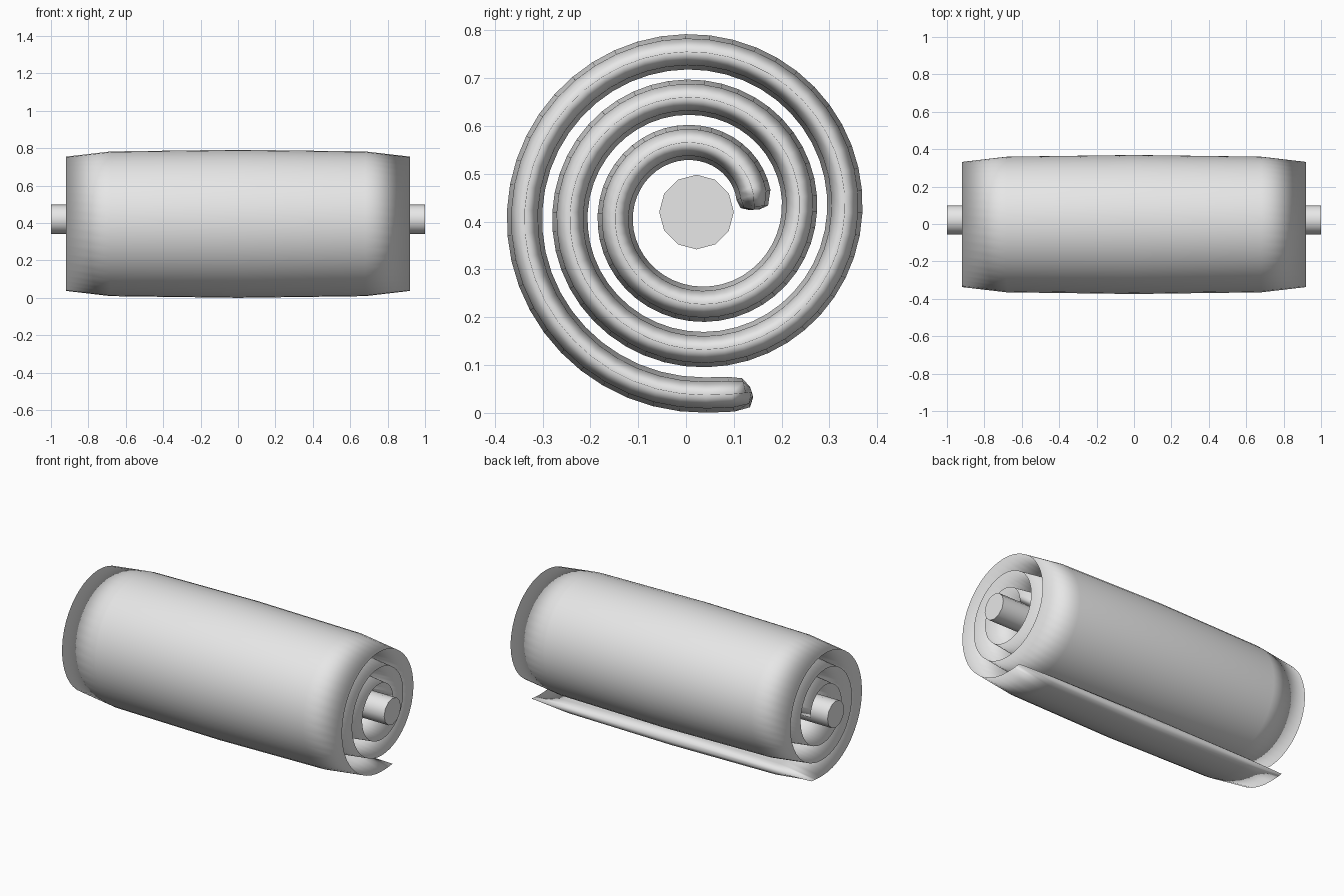
import bpy, bmesh, math

if "Cube" in bpy.data.objects:
    bpy.data.objects.remove(bpy.data.objects["Cube"])

grey = bpy.data.materials.new("light_grey")
grey.diffuse_color = (0.8, 0.8, 0.8, 1)
grey.use_nodes = True
grey.node_tree.nodes["Principled BSDF"].inputs["Base Color"].default_value = grey.diffuse_color

CY, CZ = 0.021, 0.42          # spiral centre seen from the right
R0, PITCH = 0.121, 0.095      # first radius and growth per turn
START, END = 0.04, 2 * math.pi * 2.75 + 0.30

# Padded cross-section across the width: (x, half thickness with sign)
SECTION = [(-0.92, 0), (-0.68, 0.028), (0, 0.037), (0.68, 0.028),
           (0.92, 0), (0.68, -0.028), (0, -0.037), (-0.68, -0.028)]


def radius(t):
    r = R0 + PITCH * t / (2 * math.pi)
    # the loose outer flap straightens slightly
    return r + 0.007 * max(0, (t - END + 0.3) / 0.3) ** 2


def finish(bm, name):
    bmesh.ops.recalc_face_normals(bm, faces=bm.faces)
    me = bpy.data.meshes.new(name)
    bm.to_mesh(me)
    bm.free()
    me.materials.append(grey)
    ob = bpy.data.objects.new(name, me)
    bpy.context.collection.objects.link(ob)
    return ob


# Rolled mat: section swept along the spiral, with rounded tips
steps = 126
inner = [(START, 0.3), (START + 0.05, 0.78), (START + 0.25, 1)]
outer = [(END - 0.11, 1), (END - 0.03, 0.85), (END, 0.3)]
a, b = inner[-1][0], outer[0][0]
middle = [(a + (b - a) * i / steps, 1) for i in range(1, steps)]

bm = bmesh.new()
rings = []
for t, k in inner + middle + outer:
    ring = []
    for x, h in SECTION:
        r = radius(t) + h * k
        ring.append(bm.verts.new((x, CY + r * math.cos(t), CZ + r * math.sin(t))))
    rings.append(ring)
n = len(SECTION)
for p, q in zip(rings, rings[1:]):
    for i in range(n):
        j = (i + 1) % n
        bm.faces.new((p[i], p[j], q[j], q[i]))
for ring in (rings[0], rings[-1]):
    for i in range(3):
        if i == 0:
            bm.faces.new((ring[0], ring[1], ring[7]))
        bm.faces.new((ring[1 + i], ring[2 + i], ring[6 - i], ring[7 - i])) if i < 2 else \
            bm.faces.new((ring[3], ring[4], ring[5]))
mat_roll = finish(bm, "rolled_mat")
for p in mat_roll.data.polygons:
    p.use_smooth = True

# Core rod through the middle of the roll
bm = bmesh.new()
bmesh.ops.create_cone(bm, cap_ends=True, segments=12, radius1=0.078, radius2=0.078, depth=2)
for v in bm.verts:
    x, y, z = v.co
    v.co = (z, 0.022 + x, CZ + y)
rod = finish(bm, "core_rod")
bpy.context.view_layer.objects.active = rod
rod.select_set(True)
bpy.ops.object.shade_smooth_by_angle(angle=math.radians(40))
